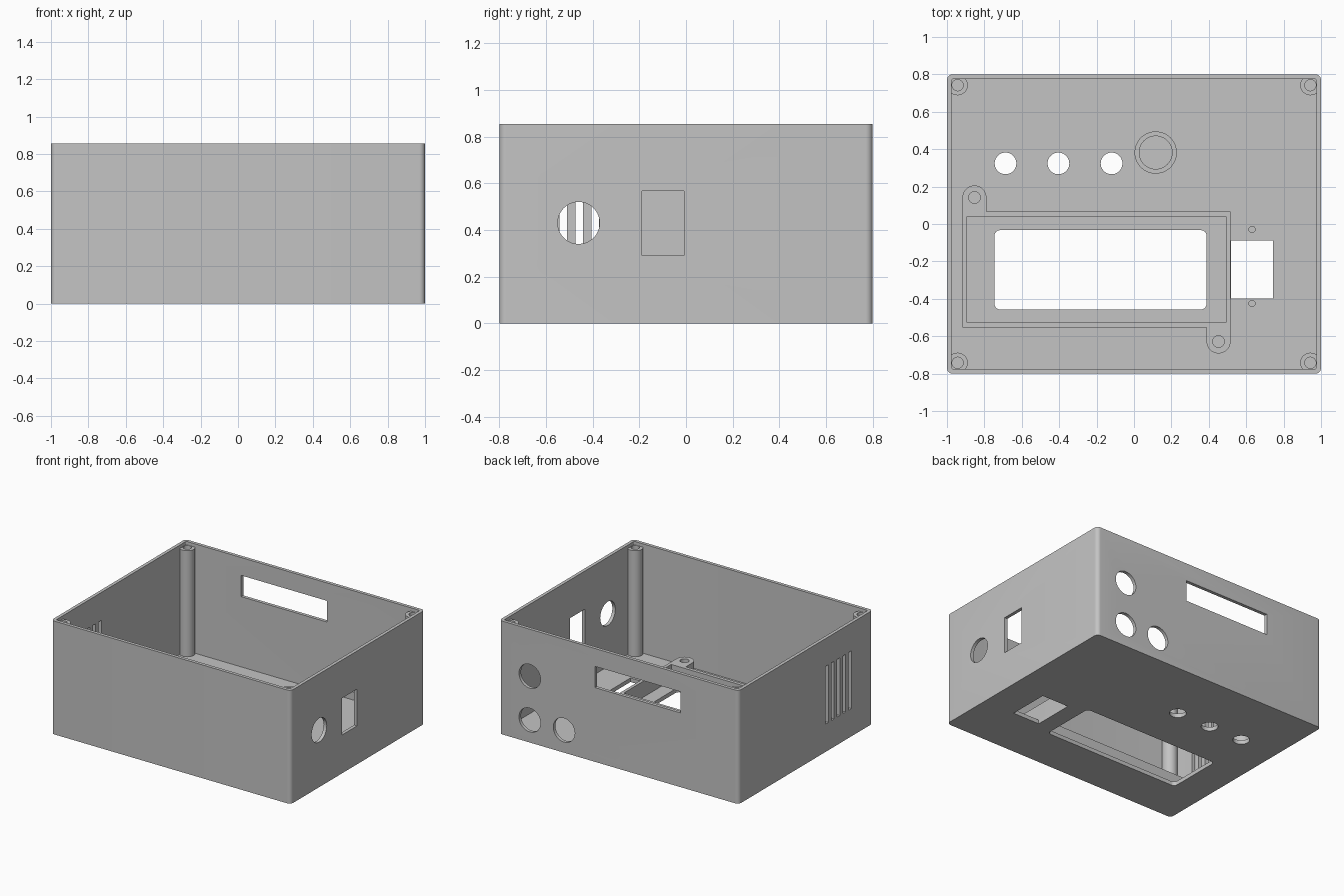
import bpy, bmesh, math

if "Cube" in bpy.data.objects:
    bpy.data.objects.remove(bpy.data.objects["Cube"])

grey = bpy.data.materials.new("plain grey plastic")
grey.diffuse_color = (0.55, 0.55, 0.55, 1)
grey.use_nodes = True
grey.node_tree.nodes["Principled BSDF"].inputs["Base Color"].default_value = grey.diffuse_color

H, FLOOR, WALL = 0.855, 0.03, 0.025
AXES = {'x': lambda u, v, w: (w, u, v),
        'y': lambda u, v, w: (u, w, v),
        'z': lambda u, v, w: (u, v, w)}


def arc(cx, cy, r, a0, a1, n):
    return [(cx + r * math.cos(math.radians(a0 + (a1 - a0) * i / n)),
             cy + r * math.sin(math.radians(a0 + (a1 - a0) * i / n))) for i in range(n + 1)]


def circle(cx, cy, r, n=40):
    return arc(cx, cy, r, 0, 360, n)[:-1]


def rect(u0, u1, v0, v1, r=0.0):
    if not r:
        return [(u0, v0), (u1, v0), (u1, v1), (u0, v1)]
    return (arc(u1 - r, v1 - r, r, 0, 90, 8) + arc(u0 + r, v1 - r, r, 90, 180, 8)
            + arc(u0 + r, v0 + r, r, 180, 270, 8) + arc(u1 - r, v0 + r, r, 270, 360, 8))


def solid(name, prisms):
    """One object made of extruded profiles: (axis, points, low, high)."""
    bm = bmesh.new()
    for axis, pts, lo, hi in prisms:
        a = [bm.verts.new(AXES[axis](u, v, lo)) for u, v in pts]
        b = [bm.verts.new(AXES[axis](u, v, hi)) for u, v in pts]
        bm.faces.new(a)
        bm.faces.new(b)
        for i in range(len(a)):
            j = (i + 1) % len(a)
            bm.faces.new((a[i], a[j], b[j], b[i]))
    bmesh.ops.recalc_face_normals(bm, faces=bm.faces)
    me = bpy.data.meshes.new(name)
    bm.to_mesh(me)
    bm.free()
    me.materials.append(grey)
    ob = bpy.data.objects.new(name, me)
    bpy.context.collection.objects.link(ob)
    return ob


def finish(ob, *cuts):
    """Cut the prisms out of the object, then smooth its round faces."""
    bpy.ops.object.select_all(action='DESELECT')
    bpy.context.view_layer.objects.active = ob
    ob.select_set(True)
    for prisms in cuts:
        cutter = solid("cutter", prisms)
        cutter.hide_render = True
        mod = ob.modifiers.new("cut", 'BOOLEAN')
        mod.operation, mod.solver, mod.object = 'DIFFERENCE', 'EXACT', cutter
        bpy.ops.object.modifier_apply(modifier=mod.name)
        bpy.data.objects.remove(cutter)
    bpy.ops.object.shade_smooth_by_angle(angle=math.radians(30))


# Openings in the floor: display window, switch slot, lamp holes, blind screw holes
openings = [('z', rect(-0.746, 0.388, -0.457, -0.033, 0.03), -0.1, 0.1),
            ('z', rect(0.518, 0.742, -0.398, -0.088), -0.1, 0.1)]
openings += [('z', circle(x, 0.324, 0.058), -0.1, 0.1) for x in (-0.687, -0.404, -0.12)]
openings += [('z', circle(0.631, y, 0.017, 20), 0.015, 0.1) for y in (-0.029, -0.425)]

# Right wall: round hole and socket hole
openings += [('x', circle(-0.46, 0.43, 0.09), 0.9, 1.1),
             ('x', rect(-0.188, -0.008, 0.29, 0.567), 0.9, 1.1)]
# Left wall: five vent slots
openings += [('x', rect(y, y + 0.034, 0.21, 0.645), -1.1, -0.9)
             for y in (-0.543 + 0.0685 * i for i in range(5))]
# Back wall: three round holes and a long slot
openings += [('y', circle(x, z, 0.09), 0.7, 0.9)
             for x, z in ((0.744, 0.5), (0.744, 0.17), (0.458, 0.17))]
openings += [('y', rect(-0.516, 0.2, 0.56, 0.72), 0.7, 0.9)]

# Open-topped case
case = solid("case_shell", [('z', rect(-1, 1, -0.8, 0.8, 0.03), 0, H)])
cavity = [('z', rect(-1 + WALL, 1 - WALL, -0.8 + WALL, 0.8 - WALL, 0.008), FLOOR, H + 0.1)]
finish(case, cavity, openings)

# Corner screw posts, slightly below the rim
for sx in (-1, 1):
    for sy in (-1, 1):
        x, y = 0.943 * sx, 0.742 * sy
        post = solid("corner_post", [('z', circle(x, y, 0.054), 0.015, H - 0.025)])
        finish(post, [('z', circle(x, y, 0.03, 32), 0.4, H)])

# Display frame with two screw ears; one half is turned 180 degrees for the other
cx, cy = -0.2005, -0.243
half = [(-0.917, -0.553), (0.388, -0.553)] + arc(0.452, -0.628, 0.064, 180, 360, 20)
turned = [(2 * cx - x, 2 * cy - y) for x, y in half]
frame = solid("display_frame", [('z', half + turned, 0.02, 0.15)])
finish(frame, [('z', rect(-0.893, 0.492, -0.527, 0.039), 0, 0.3)]
       + [('z', circle(x, y, 0.031, 32), 0.05, 0.3) for x, y in ((0.452, -0.628), (-0.853, 0.142))])

# Round holder ring on the floor
ring = solid("holder_ring", [('z', circle(0.116, 0.382, 0.113, 48), 0.02, 0.1)])
finish(ring, [('z', circle(0.116, 0.382, 0.088, 48), 0, 0.2)])
